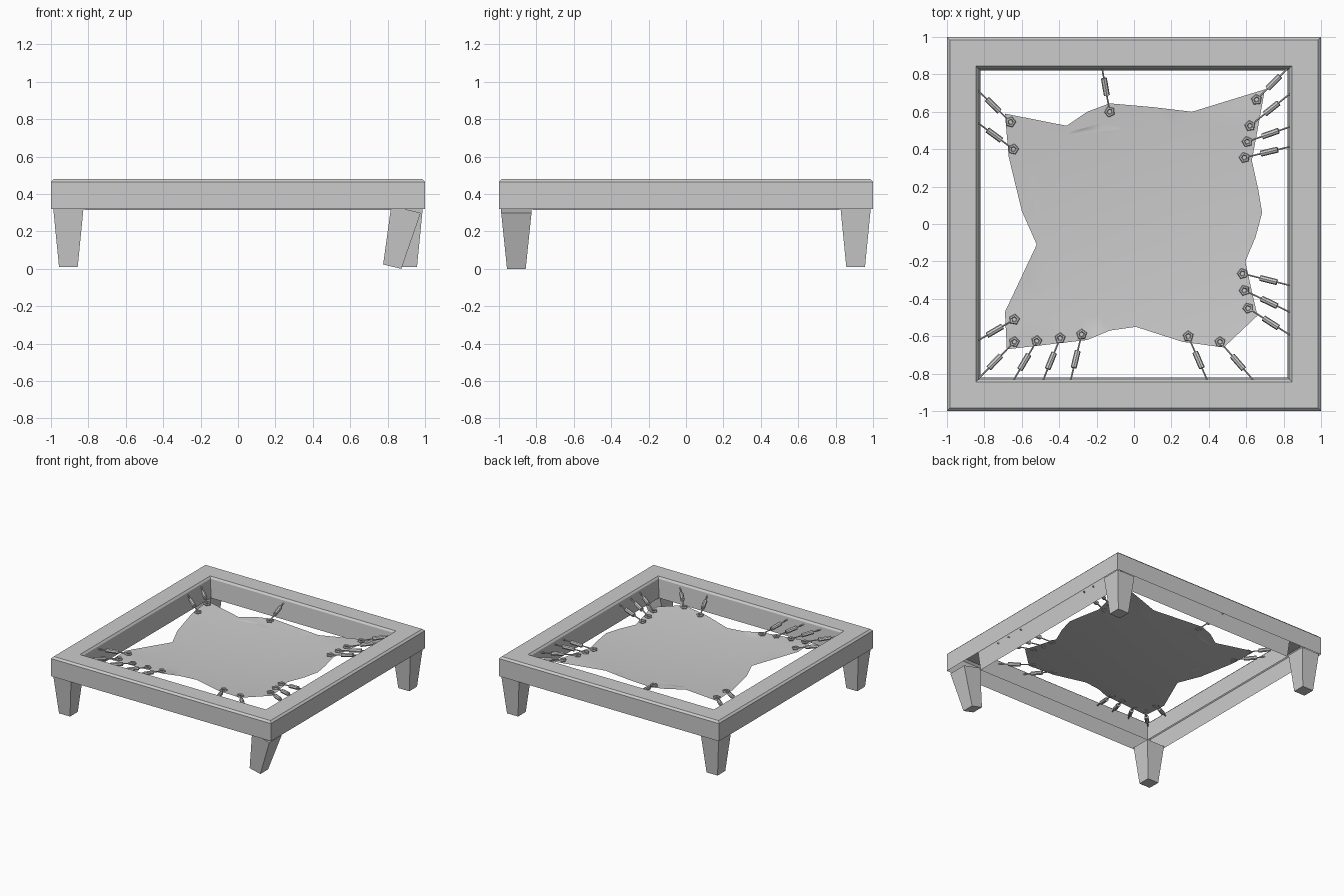
import bpy, bmesh
from math import radians
from mathutils import Vector, Matrix
from mathutils.geometry import delaunay_2d_cdt

if "Cube" in bpy.data.objects:
    bpy.data.objects.remove(bpy.data.objects["Cube"])


def make(name, bm, recalc=True, smooth=False):
    if recalc:
        bmesh.ops.recalc_face_normals(bm, faces=bm.faces)
    me = bpy.data.meshes.new(name)
    bm.to_mesh(me)
    bm.free()
    ob = bpy.data.objects.new(name, me)
    bpy.context.collection.objects.link(ob)
    if smooth:
        me.shade_smooth()
    return ob


def square_loft(rings, cap=False):
    """Loft square rings given as (half width, z)."""
    bm = bmesh.new()
    loops = [[bm.verts.new((sx * r, sy * r, z)) for sx, sy in
              ((-1, -1), (1, -1), (1, 1), (-1, 1))] for r, z in rings]
    for a, b in zip(loops, loops[1:]):
        for i in range(4):
            j = (i + 1) % 4
            bm.faces.new((a[i], a[j], b[j], b[i]))
    if cap:
        bm.faces.new(loops[0][::-1])
        bm.faces.new(loops[-1])
    return bm


# Square frame: hollow shell, open underneath, bevelled top edges
make("frame", square_loft([(1, .32), (1, .465), (.985, .48), (.845, .48),
                           (.833, .465), (.82, .315)]), recalc=False)

# Tapered legs; the front right one is bent inwards
for name, sx, sy in (("front_left_leg", -1, -1), ("front_right_leg", 1, -1),
                     ("back_left_leg", -1, 1), ("back_right_leg", 1, 1)):
    leg = make(name, square_loft([(.05, -.31), (.081, .005)], cap=True))
    leg.location = (sx * .907, sy * .907, .32)
    if name == "front_right_leg":
        leg.location.x = .897
        leg.location.z = .313
        leg.rotation_euler.y = radians(13.5)


# Torn, sagging cloth with two rips
def sag(x, y):
    return .413 - .042 * max(0, 1 - (x * x + y * y) / .75)


outline = [(-.69, .59), (-.36, .525), (-.25, .6), (-.13, .645), (.1, .625),
           (.31, .6), (.7, .72), (.66, .5), (.63, .34), (.665, .18),
           (.685, .06), (.65, -.07), (.595, -.2), (.63, -.36), (.66, -.49),
           (.48, -.66), (.26, -.63), (.01, -.55), (-.13, -.57), (-.25, -.62),
           (-.68, -.67), (-.69, -.47), (-.52, -.11), (-.6, .07), (-.67, .36)]
rips = [[(-.595, .32), (-.535, .32), (-.465, .02), (-.52, .04)],
        [(-.35, .49), (-.17, .54), (-.065, .522), (-.065, .508), (-.35, .475)]]
pts, edges = [], []
for loop in [outline] + rips:
    n, k = len(pts), len(loop)
    pts += [Vector(p) for p in loop]
    edges += [(n + i, n + (i + 1) % k) for i in range(k)]
pts += [Vector((i * .1 + .013, j * .1 + .007)) for i in range(-7, 8) for j in range(-7, 8)]
vs, _, fs, *_ = delaunay_2d_cdt(pts, edges, [], 2, 1e-5)
bm = bmesh.new()
bv = [bm.verts.new((v.x, v.y, sag(v.x, v.y))) for v in vs]
for f in fs:
    bm.faces.new([bv[i] for i in f])
bmesh.ops.delete(bm, geom=[v for v in bm.verts if not v.link_faces], context='VERTS')
make("torn_cloth", bm, recalc=False, smooth=True)


# Eyelets and tension hooks: (eyelet x, y, wall x, y)
def rod(bm, a, b, r, n):
    d = b - a
    m = Matrix.Translation((a + b) / 2) @ d.to_track_quat('Z', 'Y').to_matrix().to_4x4()
    bmesh.ops.create_cone(bm, cap_ends=True, segments=n, radius1=r, radius2=r,
                          depth=d.length, matrix=m)


hooks = [(-.66, .545, -.82, .7), (-.645, .4, -.82, .53), (-.64, -.51, -.82, -.615),
         (-.64, -.63, -.82, -.815), (-.52, -.625, -.635, -.82),
         (-.395, -.61, -.48, -.82), (-.28, -.59, -.335, -.82),
         (.29, -.6, .385, -.82), (.46, -.63, .625, -.82),
         (.655, .665, .815, .825), (.62, .525, .82, .685), (.605, .44, .82, .515),
         (.59, .355, .82, .41), (.58, -.265, .82, -.325), (.59, -.355, .82, -.465),
         (.61, -.45, .82, -.585), (-.13, .6, -.17, .83)]
for k, (x, y, wx, wy) in enumerate(hooks, 1):
    bm = bmesh.new()
    a = Vector((x, y, sag(x, y) + .005))
    b = Vector((wx, wy, .44))
    u = (b - a).normalized()
    bpy.ops.mesh.primitive_torus_add(major_segments=5, minor_segments=6,
                                     major_radius=.021, minor_radius=.009, location=a)
    eye = bpy.context.object
    eye.name = f"eyelet_{k}"
    eye.rotation_euler.z = k * 1.3
    rod(bm, a + u * .01, b + u * .025, .005, 6)
    mid = a.lerp(b, .58)
    rod(bm, mid - u * .047, mid + u * .047, .016, 8)
    make(f"tension_hook_{k}", bm)
